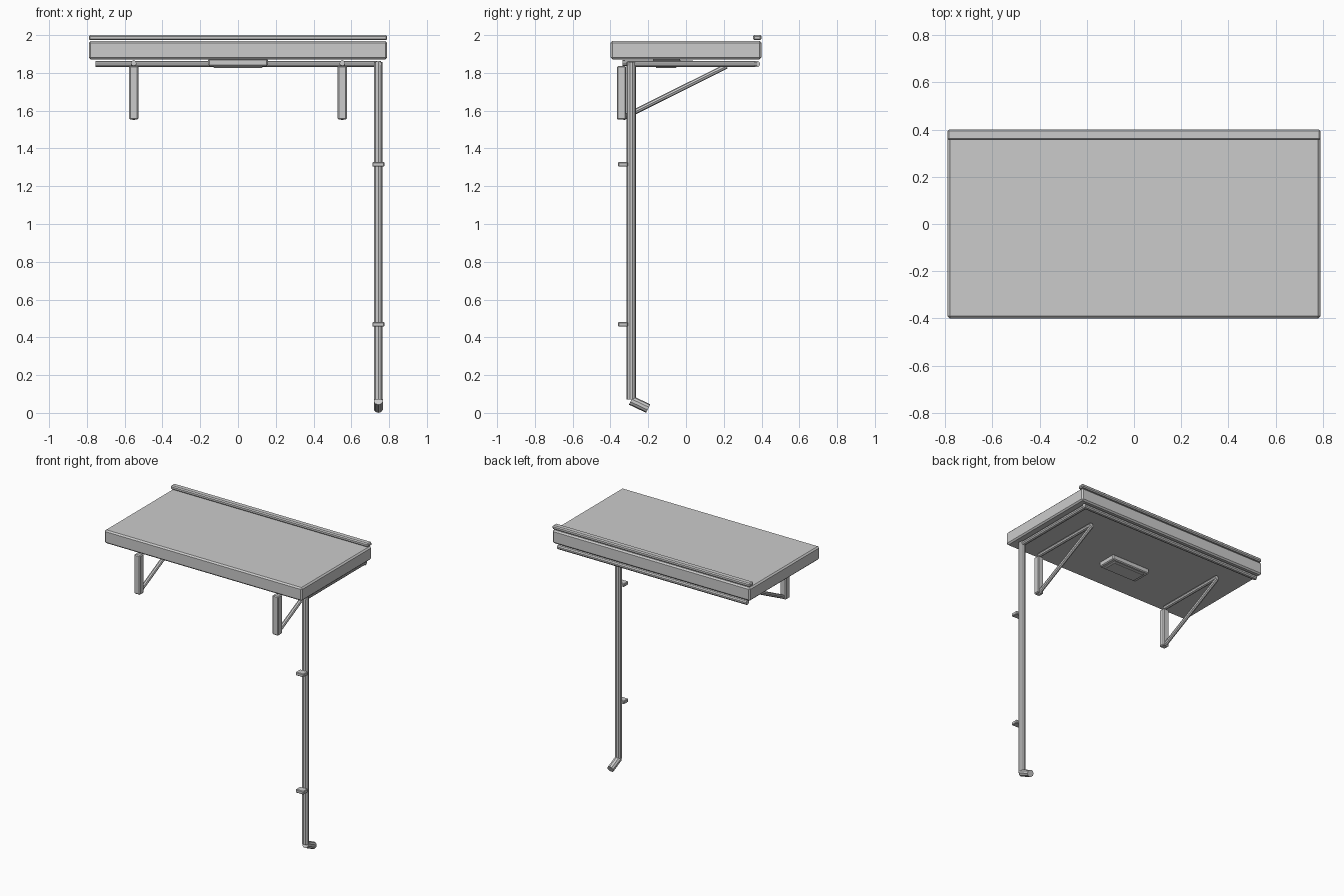
import bpy, math
from mathutils import Vector

if "Cube" in bpy.data.objects:
    bpy.data.objects.remove(bpy.data.objects["Cube"])


def box(name, x, y, z, bevel):
    """Chamfered box from (min, max) ranges."""
    lo, hi = Vector((x[0], y[0], z[0])), Vector((x[1], y[1], z[1]))
    bpy.ops.mesh.primitive_cube_add(size=1, location=(lo + hi) / 2)
    ob = bpy.context.object
    ob.name = name
    ob.scale = hi - lo
    bpy.ops.object.transform_apply(location=False, rotation=False, scale=True)
    mod = ob.modifiers.new("chamfer", "BEVEL")
    mod.width = bevel
    mod.segments = 1
    return ob


def pipe(name, start, end, radius, sides=10):
    """Flat-sided round bar between two points."""
    a, b = Vector(start), Vector(end)
    bpy.ops.mesh.primitive_cylinder_add(vertices=sides, radius=radius,
                                        depth=(b - a).length, location=(a + b) / 2)
    ob = bpy.context.object
    ob.name = name
    ob.rotation_euler = (b - a).to_track_quat("Z", "Y").to_euler()
    return ob


# Canopy slab and raised rear rail
box("canopy_slab", (-0.79, 0.79), (-0.4, 0.4), (1.872, 1.968), 0.01)
box("rear_rail", (-0.79, 0.79), (0.355, 0.4), (1.973, 2.0), 0.007)

# Light fitting under the slab
box("lamp_housing", (-0.158, 0.158), (-0.175, -0.03), (1.835, 1.874), 0.006)
box("lamp_lens", (-0.13, 0.13), (-0.16, -0.05), (1.825, 1.84), 0.004)

# Wall brackets: plate, horizontal arm and diagonal strut
for side, x in (("left", -0.552), ("right", 0.552)):
    box(f"{side}_bracket_plate", (x - 0.024, x + 0.024), (-0.365, -0.317),
        (1.552, 1.836), 0.006)
    pipe(f"{side}_bracket_arm", (x, -0.335, 1.852), (x, 0.21, 1.848), 0.015, 8)
    pipe(f"{side}_bracket_strut", (x, -0.335, 1.562), (x, 0.215, 1.836), 0.014, 8)

# Drain pipes under the rear and right edges
px = 0.743
pipe("rear_drain", (-0.755, 0.375, 1.847), (0.757, 0.375, 1.847), 0.017)
pipe("side_drain", (px, -0.31, 1.847), (px, 0.375, 1.847), 0.017)

# Downpipe with angled outlet
pipe("downpipe", (px, -0.29, 0.07), (px, -0.29, 1.858), 0.024)
pipe("downpipe_outlet", (px, -0.291, 0.066), (px, -0.2, 0.023), 0.025)

# Downpipe wall clamps
for i, z in enumerate((0.469, 1.316)):
    box(f"downpipe_clamp_{i + 1}", (px - 0.032, px + 0.032), (-0.36, -0.308),
        (z - 0.012, z + 0.012), 0.004)
